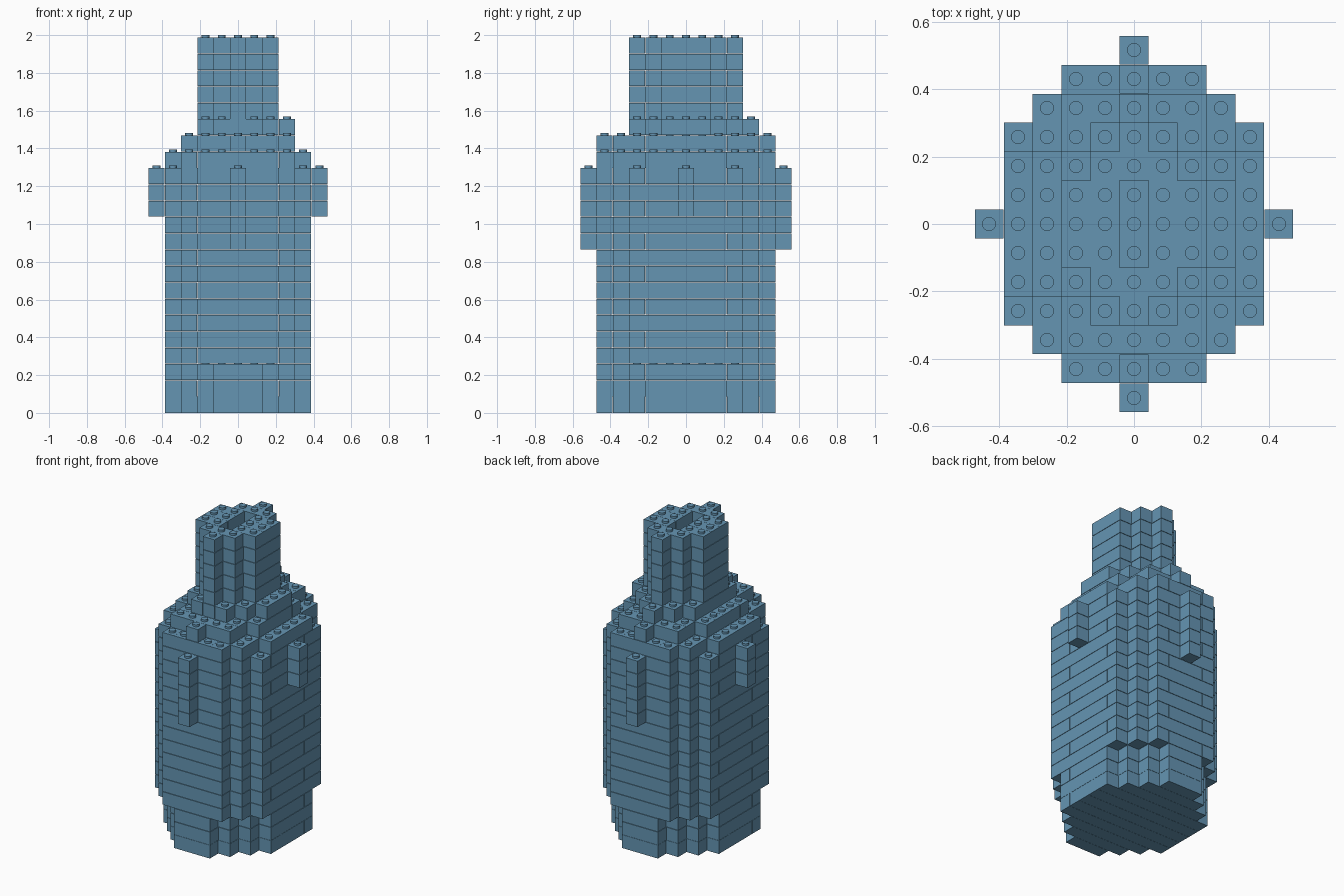
import bpy, bmesh, math
from mathutils import Matrix, Vector

cube = bpy.data.objects.get("Cube")
if cube:
    bpy.data.objects.remove(cube, do_unlink=True)

PITCH = 0.0861          # plan size of one brick cell
STUD_H = 0.012
STUD_R = 0.021
LAYER = (2 - STUD_H) / 23
GAP = 0.0025            # thin joint between bricks

blue = bpy.data.materials.new("brick_blue")
blue.use_nodes = True
COLOUR = (0.13, 0.30, 0.45, 1)
blue.diffuse_color = COLOUR
blue.node_tree.nodes["Principled BSDF"].inputs["Base Color"].default_value = COLOUR


def stepped(wide, deep, reach):
    """Cells of a rectangle whose corners are cut in stair steps."""
    return {(i, j) for i in range(-wide, wide + 1) for j in range(-deep, deep + 1)
            if abs(i) + abs(j) <= reach}


# Plan outlines of the parts
base_plan = stepped(4, 5, 6)
body_plan = stepped(4, 5, 7)
neck_plan = stepped(2, 3, 3)
hole = {(0, j) for j in (-1, 0, 1)}
shoulder_low = {c for c in body_plan if not (abs(c[0]) == 4 and abs(c[1]) == 3)}
shoulder_mid = {(i, j) for i, j in stepped(3, 5, 6)
                if (abs(j) <= 2 or abs(i) <= 2) and (abs(j) < 5 or i == 0)}
shoulder_top = {(i, j) for i, j in stepped(3, 4, 4) if i >= -2 and j >= -3}
front_back_nubs = {(0, -6), (0, 6)}
side_nubs = {(-5, 0), (5, 0)}

# Part name, plan, first layer, end layer
parts = [
    ("base", base_plan, 0, 3),
    ("body", body_plan - neck_plan, 3, 15),
    ("lower_shoulder", shoulder_low - neck_plan, 15, 16),
    ("middle_shoulder", shoulder_mid - hole, 16, 17),
    ("upper_shoulder", shoulder_top - hole, 17, 18),
    ("neck", neck_plan - hole, 18, 23),
    ("front_back_nubs", front_back_nubs, 10, 15),
    ("side_nubs", side_nubs, 12, 15),
]


def runs(cells, along):
    """Group cells into straight bricks running along one axis."""
    for start in sorted(cells):
        def shift(n):
            c = list(start)
            c[along] += n
            return tuple(c)
        if shift(-1) in cells:
            continue
        n = 1
        while shift(n) in cells:
            n += 1
        yield start, shift(n - 1)


def add_brick(bm, first, last, layer):
    mid = Vector(((first[0] + last[0]) / 2 * PITCH,
                  (first[1] + last[1]) / 2 * PITCH, (layer + 0.5) * LAYER))
    size = ((last[0] - first[0] + 1) * PITCH - GAP / 2,
            (last[1] - first[1] + 1) * PITCH - GAP / 2,
            LAYER - (0 if layer == 0 else GAP))
    bmesh.ops.create_cube(bm, size=1,
                          matrix=Matrix.Translation(mid) @ Matrix.Diagonal((*size, 1)))


def make_object(name, bm):
    mesh = bpy.data.meshes.new(name)
    bm.to_mesh(mesh)
    bm.free()
    mesh.materials.append(blue)
    ob = bpy.data.objects.new(name, mesh)
    bpy.context.collection.objects.link(ob)
    return ob


filled = {(i, j, k) for _, plan, lo, hi in parts for i, j in plan for k in range(lo, hi)}

for name, plan, lo, hi in parts:
    # Brick courses, alternating direction from layer to layer
    bm = bmesh.new()
    for k in range(lo, hi):
        for first, last in runs(plan, k % 2):
            add_brick(bm, first, last, k)
    make_object(name, bm)

    # Round studs on every uncovered top cell
    bm = bmesh.new()
    for i, j in sorted(plan):
        if (i, j, hi) not in filled:
            at = Vector((i * PITCH, j * PITCH, hi * LAYER + STUD_H / 2 - GAP / 2))
            bmesh.ops.create_cone(bm, cap_ends=True, segments=16, radius1=STUD_R,
                                  radius2=STUD_R, depth=STUD_H + GAP,
                                  matrix=Matrix.Translation(at))
    studs = make_object(name + "_studs", bm)
    bpy.ops.object.select_all(action="DESELECT")
    studs.select_set(True)
    bpy.context.view_layer.objects.active = studs
    bpy.ops.object.shade_smooth_by_angle(angle=math.radians(40))
